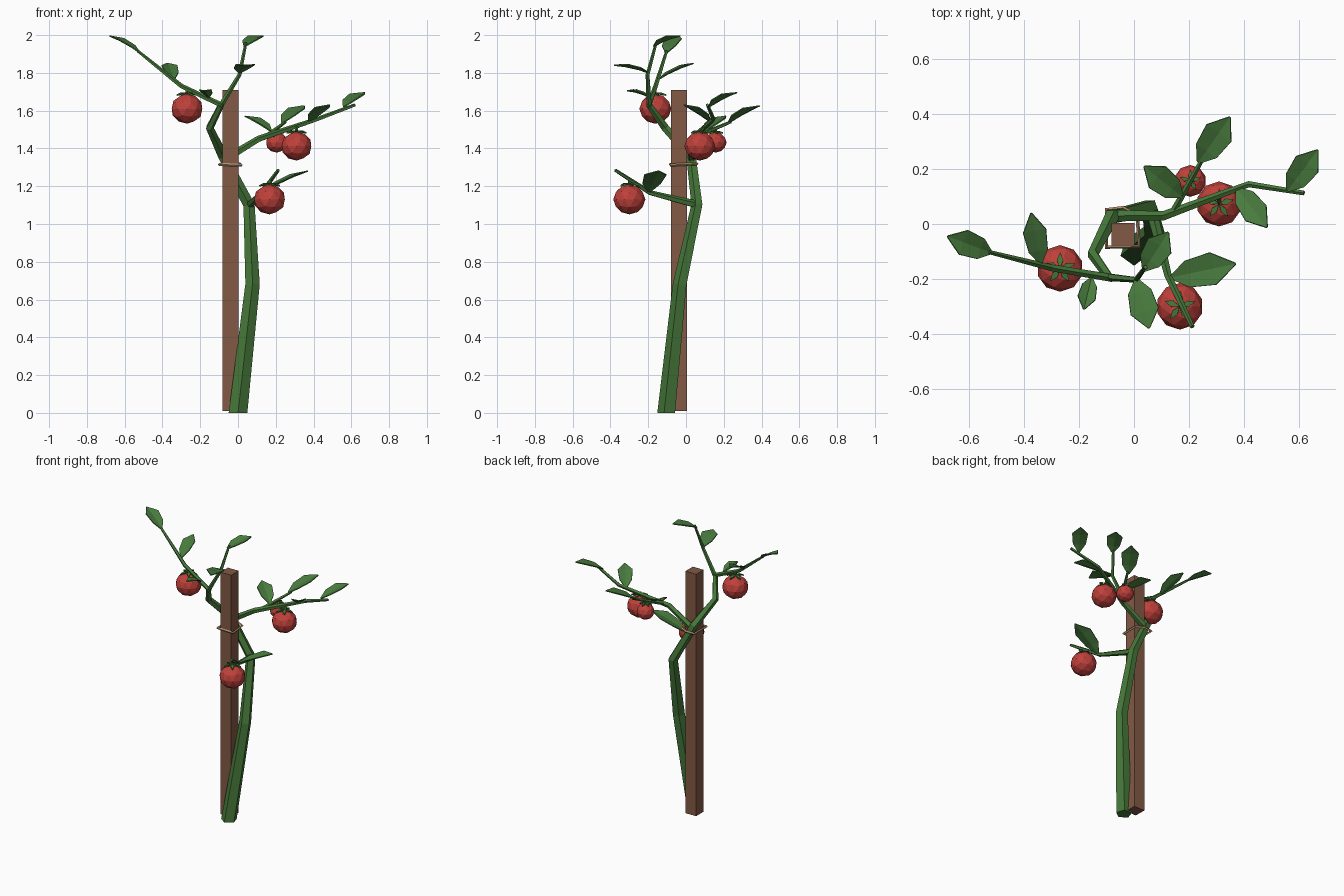
import bpy, bmesh, math
from mathutils import Vector as V

if "Cube" in bpy.data.objects:
    bpy.data.objects.remove(bpy.data.objects["Cube"])


def mat(name, rgb):
    m = bpy.data.materials.new(name)
    m.diffuse_color = (*rgb, 1)
    m.use_nodes = True
    m.node_tree.nodes["Principled BSDF"].inputs["Base Color"].default_value = m.diffuse_color
    return m


STEM = mat("stem green", (0.062, 0.19, 0.042))
LEAF = mat("leaf green", (0.066, 0.2, 0.048))
RED = mat("tomato red", (0.52, 0.052, 0.043))
WOOD = mat("stake brown", (0.225, 0.1, 0.06))
TIE = mat("twine tan", (0.48, 0.29, 0.17))


def finish(bm, name, m):
    bmesh.ops.recalc_face_normals(bm, faces=bm.faces)
    me = bpy.data.meshes.new(name)
    bm.to_mesh(me)
    bm.free()
    me.materials.append(m)
    ob = bpy.data.objects.new(name, me)
    bpy.context.collection.objects.link(ob)
    return ob


def tube(name, pts, m, sides=5, closed=False, flat_start=False):
    """Low-poly tube through (x, y, z, radius) points."""
    bm = bmesh.new()
    ps = [V(p[:3]) for p in pts]
    n = len(ps)
    rings, ref = [], None
    for i, p in enumerate(ps):
        a = ps[i - 1] if (i or closed) else p
        b = ps[(i + 1) % n] if (i < n - 1 or closed) else p
        t = ((p - a).normalized() + (b - p).normalized()).normalized()
        if i == 0 and flat_start:
            t = V((0, 0, 1))
        if ref is None:
            ref = V((0, 0, 1)) if abs(t.z) < 0.7 else V((0, -1, 0))
        u = (ref - t * ref.dot(t)).normalized()
        ref = u
        w = t.cross(u)
        rings.append([bm.verts.new(p + pts[i][3] * (
            u * math.cos(2 * math.pi * k / sides) + w * math.sin(2 * math.pi * k / sides)))
            for k in range(sides)])
    for i in range(n if closed else n - 1):
        r, s = rings[i], rings[(i + 1) % n]
        for k in range(sides):
            j = (k + 1) % sides
            bm.faces.new((r[k], r[j], s[j], s[k]))
    if not closed:
        bm.faces.new(rings[0])
        bm.faces.new(rings[-1])
    return finish(bm, name, m)


def leaf(name, base, tip, width):
    """Pointed leaf, slightly folded along its midrib."""
    base, tip = V(base), V(tip)
    d = tip - base
    side = d.cross(V((0, 0, 1))).normalized()
    up = side.cross(d).normalized()
    bm = bmesh.new()
    rows = []
    for t, w, h in ((0, 0.12, 0), (0.28, 0.82, 0.006), (0.68, 1, 0.006), (1, 0.06, 0)):
        c = base + d * t + up * h
        rows.append([bm.verts.new(c + side * s * w * width / 2 + up * abs(s) * w * 0.012)
                     for s in (-1, 0, 1)])
    for a, b in zip(rows, rows[1:]):
        for k in range(2):
            bm.faces.new((a[k], a[k + 1], b[k + 1], b[k]))
    ob = finish(bm, name, LEAF)
    so = ob.modifiers.new("thickness", "SOLIDIFY")
    so.thickness, so.offset = 0.006, 0


def tomato(i, c, r, branch):
    """Faceted fruit with star calyx and short stalk."""
    c = V(c)
    bm = bmesh.new()
    bmesh.ops.create_icosphere(bm, subdivisions=2, radius=r)
    for v in bm.verts:
        v.co.z *= 0.93
        v.co += c
    finish(bm, f"tomato_{i}", RED)
    top = c + V((0, 0, r * 0.97))
    bm = bmesh.new()
    for k in range(5):
        a = 2 * math.pi * k / 5 + 0.3
        o, s = V((math.cos(a), math.sin(a), 0)), V((-math.sin(a), math.cos(a), 0))
        mid = top + o * r * 0.35
        bm.faces.new([bm.verts.new(p) for p in (
            top, mid - s * r * 0.14, top + o * r * 0.68 - V((0, 0, r * 0.12)), mid + s * r * 0.14)])
    ob = finish(bm, f"calyx_{i}", STEM)
    so = ob.modifiers.new("thickness", "SOLIDIFY")
    so.thickness, so.offset = 0.008, 0
    tube(f"fruit_stalk_{i}", [(top.x, top.y, top.z - 0.012, 0.008), (*branch, 0.007)], STEM)


# Wooden stake
bm = bmesh.new()
bmesh.ops.create_cube(bm, size=1)
for v in bm.verts:
    v.co = V((v.co.x * 0.083 - 0.04, v.co.y * 0.083 - 0.037, v.co.z * 1.7 + 0.86))
finish(bm, "stake", WOOD)

# Twine loop round stake and stem
tube("twine_tie", [(x, y, z, 0.008) for x, y, z in (
    (-0.1, -0.085, 1.315), (0.019, -0.082, 1.312), (0.012, 0.03, 1.318),
    (-0.04, 0.058, 1.318), (-0.1, 0.052, 1.315))], TIE, 4, closed=True)

# Main stem and branches
tube("main_stem", [(0.0, -0.1, 0, 0.052), (0.077, -0.03, 0.68, 0.04), (0.058, 0.06, 1.1, 0.032),
                   (-0.08, 0.028, 1.36, 0.028), (-0.15, -0.11, 1.51, 0.022),
                   (-0.09, -0.195, 1.63, 0.017)], STEM, 5, flat_start=True)
tube("left_branch", [(-0.08, -0.197, 1.625, 0.015), (-0.3, -0.16, 1.73, 0.013),
                     (-0.53, -0.102, 1.915, 0.008)], STEM)
tube("top_branch", [(-0.095, -0.193, 1.62, 0.015), (0.008, -0.203, 1.79, 0.011),
                    (0.042, -0.157, 1.96, 0.008)], STEM)
tube("right_branch", [(-0.07, 0.03, 1.34, 0.022), (0.11, 0.03, 1.45, 0.018),
                      (0.42, 0.145, 1.555, 0.012), (0.62, 0.113, 1.63, 0.009)], STEM)
tube("rear_twig", [(0.14, 0.04, 1.46, 0.013), (0.19, 0.13, 1.495, 0.011),
                   (0.25, 0.237, 1.54, 0.008)], STEM)
tube("lower_branch", [(0.06, 0.065, 1.1, 0.022), (0.125, -0.19, 1.165, 0.014),
                      (0.213, -0.375, 1.285, 0.009)], STEM)

# Leaves: base, tip, width
for i, (b, t, w) in enumerate((
        ((-0.52, -0.105, 1.905), (-0.68, -0.045, 1.995), 0.095),
        ((-0.34, -0.145, 1.765), (-0.375, 0.04, 1.85), 0.085),
        ((-0.155, -0.195, 1.67), (-0.183, -0.312, 1.705), 0.066),
        ((0.008, -0.2, 1.8), (0.055, -0.38, 1.84), 0.105),
        ((0.035, -0.17, 1.94), (0.125, -0.03, 1.995), 0.1),
        ((0.135, -0.195, 1.17), (0.37, -0.145, 1.28), 0.12),
        ((0.175, 0.1, 1.49), (0.037, 0.21, 1.57), 0.1),
        ((0.375, 0.13, 1.54), (0.485, -0.012, 1.63), 0.095),
        ((0.235, 0.225, 1.535), (0.35, 0.39, 1.625), 0.11),
        ((0.56, 0.122, 1.62), (0.67, 0.27, 1.695), 0.1))):
    leaf(f"leaf_{i + 1}", b, t, w)

# Fruit
for i, f in enumerate((
        ((-0.27, -0.162, 1.61), 0.085, (-0.27, -0.164, 1.72)),
        ((0.31, 0.073, 1.412), 0.082, (0.31, 0.1, 1.52)),
        ((0.205, 0.157, 1.432), 0.058, (0.205, 0.157, 1.503)),
        ((0.167, -0.3, 1.13), 0.085, (0.176, -0.298, 1.235)))):
    tomato(i + 1, *f)
